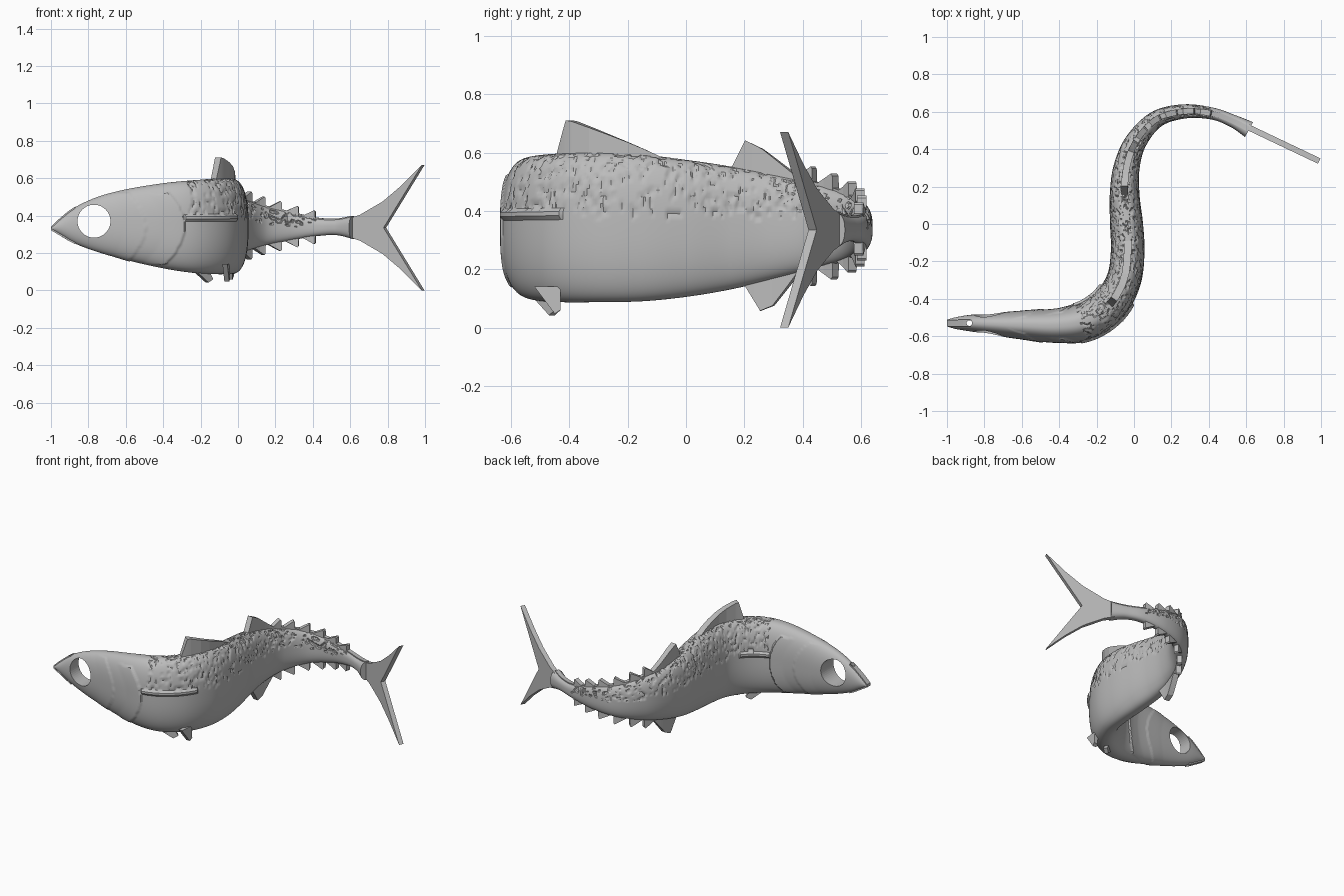
import bpy, bmesh, math
from mathutils import Vector, noise

cube = bpy.data.objects.get("Cube")
if cube:
    bpy.data.objects.remove(cube)

grey = bpy.data.materials.new("plain_grey")
grey.use_nodes = True
grey.diffuse_color = (0.5, 0.5, 0.5, 1)
grey.node_tree.nodes["Principled BSDF"].inputs["Base Color"].default_value = (0.5, 0.5, 0.5, 1)

# Body stations, nose to tail root: x, y, half width, top z, bottom z
STATIONS = [
    (-1, -.53, .018, .338, .325), (-.95, -.53, .032, .385, .295),
    (-.87, -.53, .045, .445, .25), (-.75, -.535, .06, .5, .205),
    (-.6, -.54, .077, .54, .163), (-.4, -.543, .093, .573, .118),
    (-.25, -.515, .1, .588, .095), (-.13, -.43, .1, .597, .087),
    (-.055, -.3, .093, .6, .087), (-.034, -.15, .09, .593, .09),
    (-.04, 0, .088, .575, .105), (-.05, .15, .08, .553, .13),
    (-.04, .3, .07, .525, .165), (.01, .44, .058, .495, .2),
    (.12, .56, .046, .455, .235), (.27, .602, .038, .42, .265),
    (.42, .59, .032, .385, .29), (.53, .55, .034, .38, .295),
    (.615, .505, .045, .395, .275)]
LAST = len(STATIONS) - 1


def station(t):
    """Smooth interpolation of the station table."""
    i = min(int(t), LAST - 1)
    f = t - i
    a, b, c, d = (STATIONS[max(0, min(LAST, i + k))] for k in (-1, 0, 1, 2))
    return [q + .5 * f * (r - p + f * (2 * p - 5 * q + 4 * r - s + f * (3 * (q - r) + s - p)))
            for p, q, r, s in zip(a, b, c, d)]


def frame(t):
    """Centre, sideways direction, half width, top and bottom at t."""
    x, y, w, top, bottom = station(t)
    a, b = station(max(t - .05, 0)), station(min(t + .05, LAST))
    side = Vector((b[1] - a[1], a[0] - b[0], 0)).normalized()
    return Vector((x, y, 0)), side, w, top, bottom


def make(name, verts, faces, smooth=False):
    mesh = bpy.data.meshes.new(name)
    mesh.from_pydata(verts, [], faces)
    bm = bmesh.new()
    bm.from_mesh(mesh)
    bmesh.ops.recalc_face_normals(bm, faces=bm.faces)
    bm.to_mesh(mesh)
    bm.free()
    mesh.materials.append(grey)
    obj = bpy.data.objects.new(name, mesh)
    bpy.context.collection.objects.link(obj)
    if smooth:
        bpy.ops.object.select_all(action='DESELECT')
        obj.select_set(True)
        bpy.context.view_layer.objects.active = obj
        bpy.ops.object.shade_smooth_by_angle(angle=math.radians(35))
    return obj


def loft(name, rings, smooth=False):
    n = len(rings[0])
    faces = [(r * n + i, r * n + (i + 1) % n, (r + 1) * n + (i + 1) % n, (r + 1) * n + i)
             for r in range(len(rings) - 1) for i in range(n)]
    last = (len(rings) - 1) * n
    faces += [tuple(range(n)), tuple(range(last, last + n))]
    return make(name, [v for ring in rings for v in ring], faces, smooth)


def prism(name, points, offset):
    offset = Vector(offset)
    return loft(name, [[Vector(p) - offset for p in points], [Vector(p) + offset for p in points]])


def fin(name, outline, half, under=False, steps=5):
    """Blade following the spine; outline is (t, height off the skin)."""
    rings = []
    for (t0, h0), (t1, h1) in zip(outline, outline[1:]):
        for k in range(steps + 1):
            f = k / steps
            if k == 0 and rings:
                continue
            c, side, w, top, bottom = frame(t0 + (t1 - t0) * f)
            h = h0 + (h1 - h0) * f
            root, tip = (bottom + .03, bottom - h) if under else (top - .03, top + h)
            rings.append([c + side * s * half + Vector((0, 0, z))
                          for s, z in ((-1, root), (1, root), (1, tip), (-1, tip))])
    return loft(name, rings)


def relief(t, z, top, bottom, p):
    """Gill edges, side fins and scale marks raised or cut in the skin."""
    bump = 0
    bend = .5 * ((z - .34) / .19) ** 2
    for edge, height in ((5.6, .008), (4.55, .004)):
        gap = edge - bend - t
        if 0 <= gap < .6 and .14 < z < .52:
            bump += height * (1 - gap / .6)
    if 5.6 < t < 7.45 and abs(z - .387) < .013:
        return bump + .012
    if 5.75 < t < 16 and z > bottom + .57 * (top - bottom) + .02 * noise.noise(p * 12):
        if noise.noise(Vector((p.x, p.y, p.z * .8)) * 52) > .2:
            bump -= .006
    return bump


# Body
AROUND, ALONG = 120, 400
rings = []
for j in range(ALONG + 1):
    t = LAST * j / ALONG
    c, side, w, top, bottom = frame(t)
    power = 2 + .5 * min(1, t / 6)
    ring = []
    for i in range(AROUND):
        a = math.tau * i / AROUND
        u, v = math.cos(a), math.sin(a)
        r = (abs(u) ** power + abs(v) ** power) ** (-1 / power)
        z = (top + bottom) / 2 + r * v * (top - bottom) / 2
        p = c + side * (w * r * u) + Vector((0, 0, z))
        out = (side * u + Vector((0, 0, v * .4))).normalized()
        ring.append(p + out * relief(t, z, top, bottom, p))
    rings.append(ring)
body = loft("body", rings, smooth=True)

# Flat snout bar
bar = []
for k in range(9):
    c, side, w, top, bottom = frame(k * .25)
    bar.append([c + side * s * .018 + Vector((0, 0, z)) for s, z in
                ((-1, bottom - .003), (1, bottom - .003), (1, top + .003), (-1, top + .003))])
snout = loft("snout_bar", bar)


# Eye opening and line hole
def cut(targets, centre, axis, radius, depth):
    a, b = (Vector((1, 0, 0)), Vector((0, 0, 1))) if axis.y else (Vector((1, 0, 0)), Vector((0, 1, 0)))
    circle = [centre + radius * (a * math.cos(math.tau * i / 48) + b * math.sin(math.tau * i / 48))
              for i in range(48)]
    cutter = prism("hole_cutter", circle, axis * depth)
    cutter.hide_render = True
    for obj in targets:
        mod = obj.modifiers.new("hole", 'BOOLEAN')
        mod.object, mod.operation, mod.solver = cutter, 'DIFFERENCE', 'EXACT'
        bpy.context.view_layer.objects.active = obj
        bpy.ops.object.modifier_apply(modifier=mod.name)
    bpy.data.objects.remove(cutter)


cut([body, snout], Vector((-.77, -.535, .37)), Vector((0, 1, 0)), .088, .25)
cut([body, snout], Vector((-.88, -.53, .35)), Vector((0, 0, 1)), .015, .3)

# Back and belly fins
fin("front_dorsal_fin", [(7, 0), (7.25, .112), (7.4, .108), (9.5, -.005)], .02)
fin("rear_dorsal_fin", [(11.05, 0), (11.35, .098), (11.75, .08), (12.7, 0)], .018)
fin("anal_fin", [(11.35, 0), (11.7, .097), (12, .09), (12.6, 0)], .018, under=True)
fin("back_ridge", [(12.5, .006), (17.95, .004)], .014, steps=40)

# Saw-tooth finlets above and below the tail
for k, tip in enumerate((13, 13.55, 14.15, 14.75, 15.35, 15.95)):
    for under in (False, True):
        fin("lower_finlet" if under else "upper_finlet",
            [(tip - .45, 0), (tip - .04, .056 - k * .003), (tip, .05 - k * .003), (tip + .01, 0)],
            .016, under, steps=2)

# Belly fins
prism("right_pelvic_fin", [(-.25, -.53, .12), (-.165, -.46, .042), (-.14, -.44, .06), (-.17, -.46, .12)],
      (.008, -.01, 0))
prism("left_pelvic_fin", [(-.07, -.52, .14), (-.06, -.45, .047), (-.055, -.43, .06), (-.06, -.43, .14)],
      (.013, 0, 0))

# Forked tail fin, mirrored about its middle height
upper = [(.57, .375), (.66, .405), (.78, .475), (.88, .56), (.99, .67)]
outline = upper + [(.785, .335)] + [(x, .67 - z) for x, z in reversed(upper)]
prism("tail_fin", [(x, .522 - .475 * (x - .6), z) for x, z in outline], (.007, .014, 0))
